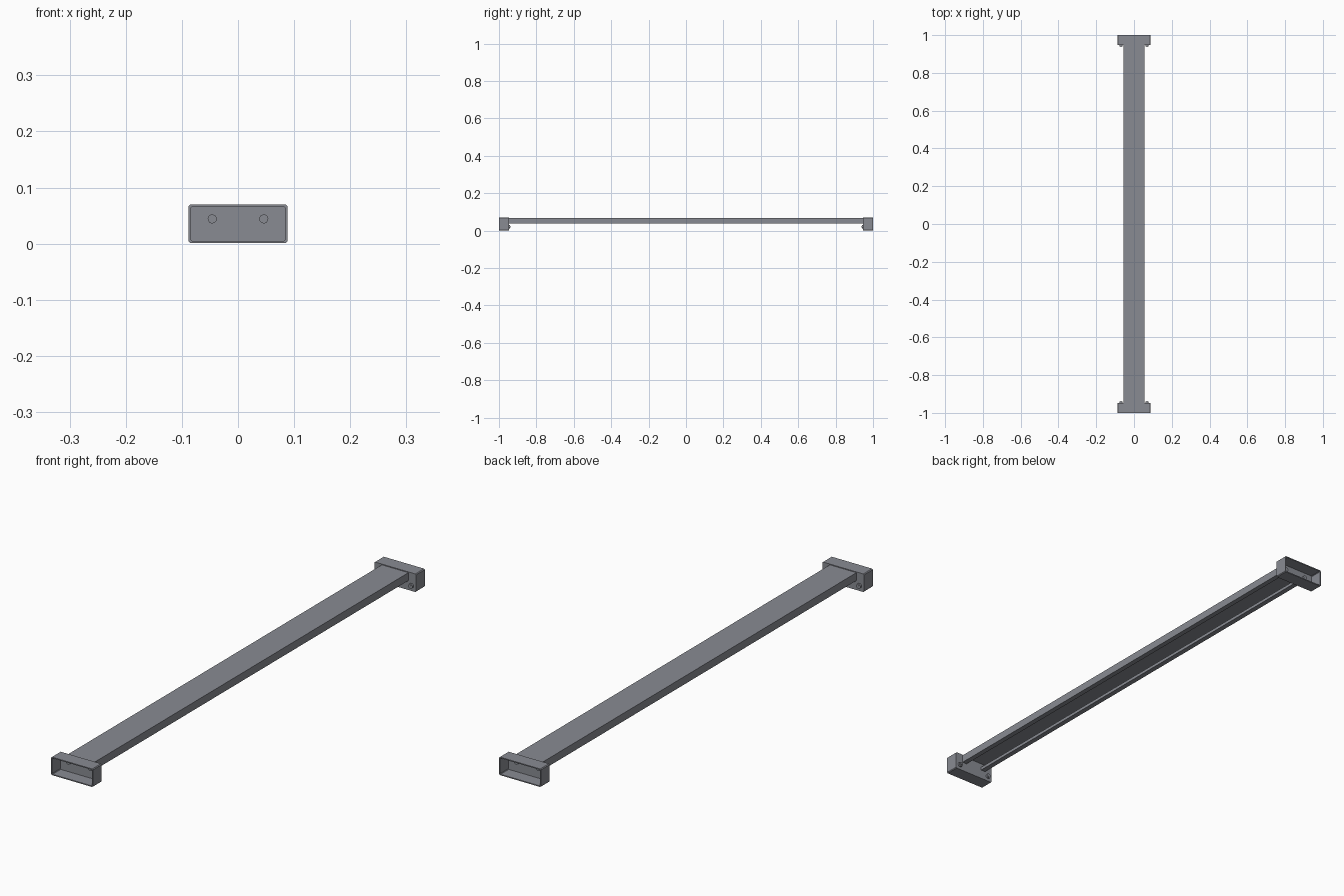
import bpy, bmesh, math
from mathutils import Matrix

if "Cube" in bpy.data.objects:
    bpy.data.objects.remove(bpy.data.objects["Cube"])

grey = bpy.data.materials.new("steel grey")
grey.diffuse_color = (0.25, 0.26, 0.29, 1)
grey.use_nodes = True
grey.node_tree.nodes["Principled BSDF"].inputs["Base Color"].default_value = grey.diffuse_color


def finish(bm, name):
    bmesh.ops.recalc_face_normals(bm, faces=bm.faces)
    me = bpy.data.meshes.new(name)
    bm.to_mesh(me)
    bm.free()
    me.materials.append(grey)
    ob = bpy.data.objects.new(name, me)
    bpy.context.collection.objects.link(ob)
    return ob


def extrude_profile(name, pts, y0, y1):
    """Extrude a closed x,z outline along y."""
    bm = bmesh.new()
    face = bm.faces.new([bm.verts.new((x, y0, z)) for x, z in pts])
    res = bmesh.ops.extrude_face_region(bm, geom=[face])
    verts = [g for g in res["geom"] if isinstance(g, bmesh.types.BMVert)]
    bmesh.ops.translate(bm, verts=verts, vec=(0, y1 - y0, 0))
    return finish(bm, name)


def chamfered(hw, z0, z1, c):
    return [(-hw + c, z0), (hw - c, z0), (hw, z0 + c), (hw, z1 - c),
            (hw - c, z1), (-hw + c, z1), (-hw, z1 - c), (-hw, z0 + c)]


def end_cap(name, s):
    """Open box: outer skin, rim at the mouth, recess with a back plate."""
    bm = bmesh.new()
    outer, inner = chamfered(0.088, 0.001, 0.07, 0.003), chamfered(0.084, 0.005, 0.066, 0.002)
    loops = [(outer, 0.947), (outer, 1.0), (inner, 1.0), (inner, 0.951)]
    rings = [[bm.verts.new((x, s * y, z)) for x, z in p] for p, y in loops]
    for a, b in zip(rings, rings[1:]):
        for i in range(8):
            j = (i + 1) % 8
            bm.faces.new((a[i], a[j], b[j], b[i]))
    bm.faces.new(rings[0])
    bm.faces.new(rings[-1])
    return finish(bm, name)


def bolt(name, x, z, ya, yb, r, sides):
    bm = bmesh.new()
    m = Matrix.Translation((x, (ya + yb) / 2, z)) @ Matrix.Rotation(math.pi / 2, 4, 'X')
    bmesh.ops.create_cone(bm, cap_ends=True, segments=sides, radius1=r, radius2=r,
                          depth=abs(yb - ya), matrix=m)
    return finish(bm, name)


# Beam: channel open underneath, with lips that turn back up inside
half = [(0.056, 0.067), (0.056, 0.037), (0.036, 0.037), (0.036, 0.049),
        (0.039, 0.049), (0.039, 0.040), (0.053, 0.040), (0.053, 0.064)]
extrude_profile("beam_channel", half + [(-x, z) for x, z in reversed(half)], -0.948, 0.948)

# End caps with their fasteners
for s, end in ((-1, "front"), (1, "back")):
    end_cap(end + "_end_cap", s)
    for k, side in ((-1, "left"), (1, "right")):
        tag = f"{end}_{side}_"
        bolt(tag + "bolt_head", k * 0.069, 0.021, s * 0.940, s * 0.948, 0.009, 16)
        bolt(tag + "bolt_socket", k * 0.069, 0.021, s * 0.938, s * 0.941, 0.004, 6)
        bolt(tag + "beam_screw", k * 0.046, 0.044, s * 0.950, s * 0.958, 0.008, 16)
